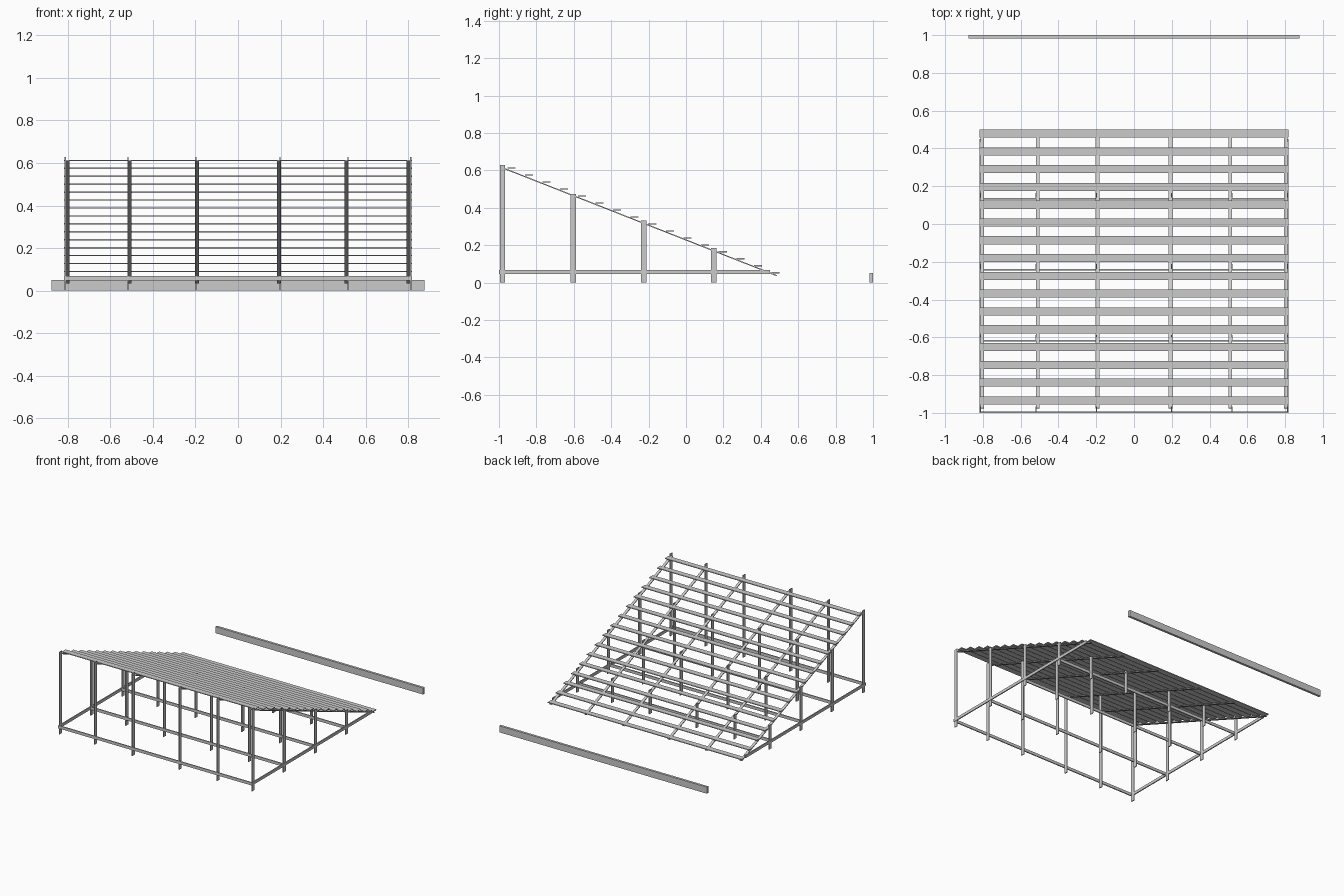
import bpy, bmesh, math
from mathutils import Matrix, Vector

if "Cube" in bpy.data.objects:
    bpy.data.objects.remove(bpy.data.objects["Cube"])


def box(name, x0, x1, y0, y1, z0, z1):
    """Axis-aligned box from its limits."""
    me = bpy.data.meshes.new(name)
    bm = bmesh.new()
    centre = Vector(((x0 + x1) / 2, (y0 + y1) / 2, (z0 + z1) / 2))
    size = Matrix.Diagonal((x1 - x0, y1 - y0, z1 - z0, 1))
    bmesh.ops.create_cube(bm, size=1, matrix=Matrix.Translation(centre) @ size)
    bm.to_mesh(me)
    bm.free()
    ob = bpy.data.objects.new(name, me)
    bpy.context.collection.objects.link(ob)
    return ob


# horizontal seat boards, stepping down towards the back
SLATS = 16
for i in range(SLATS):
    y = -0.934 + 0.0942 * i
    z = 0.612 - 0.0373 * i
    box("seat_board", -0.818, 0.818, y - 0.0215, y + 0.0215, z - 0.003, z + 0.003)

# sloping flat rails and upright posts in six frames
start, end = Vector((0, -0.975, 0.611)), Vector((0, 0.485, 0.037))
length = (end - start).length
angle = math.atan2(end.z - start.z, end.y - start.y)
post_rows = [(-0.981, 0.628), (-0.603, 0.474), (-0.226, 0.333), (0.149, 0.184)]
for side in (-1, 1):
    for rail_x, post_x in ((0.803, 0.813), (0.510, 0.518), (0.193, 0.198)):
        rail = box("sloping_rail", -0.010, 0.010, -length / 2, length / 2, -0.003, 0.003)
        rail.location = (start + end) / 2 + Vector((side * rail_x, 0, 0))
        rail.rotation_euler.x = angle
        for y, top in post_rows:
            x = side * post_x
            box("post", x - 0.003, x + 0.003, y - 0.0145, y + 0.0145, 0, top)
    # low side rails
    x = side * 0.815
    box("base_side_rail", x - 0.004, x + 0.004, -1.0, 0.45, 0.046, 0.068)

# low cross rails in front of each row of posts
for y, top in post_rows:
    box("base_cross_rail", -0.818, 0.818, y - 0.019, y - 0.011, 0.046, 0.068)

# separate barrier board standing behind
box("barrier_board", -0.877, 0.877, 0.982, 1.0, 0, 0.05)
